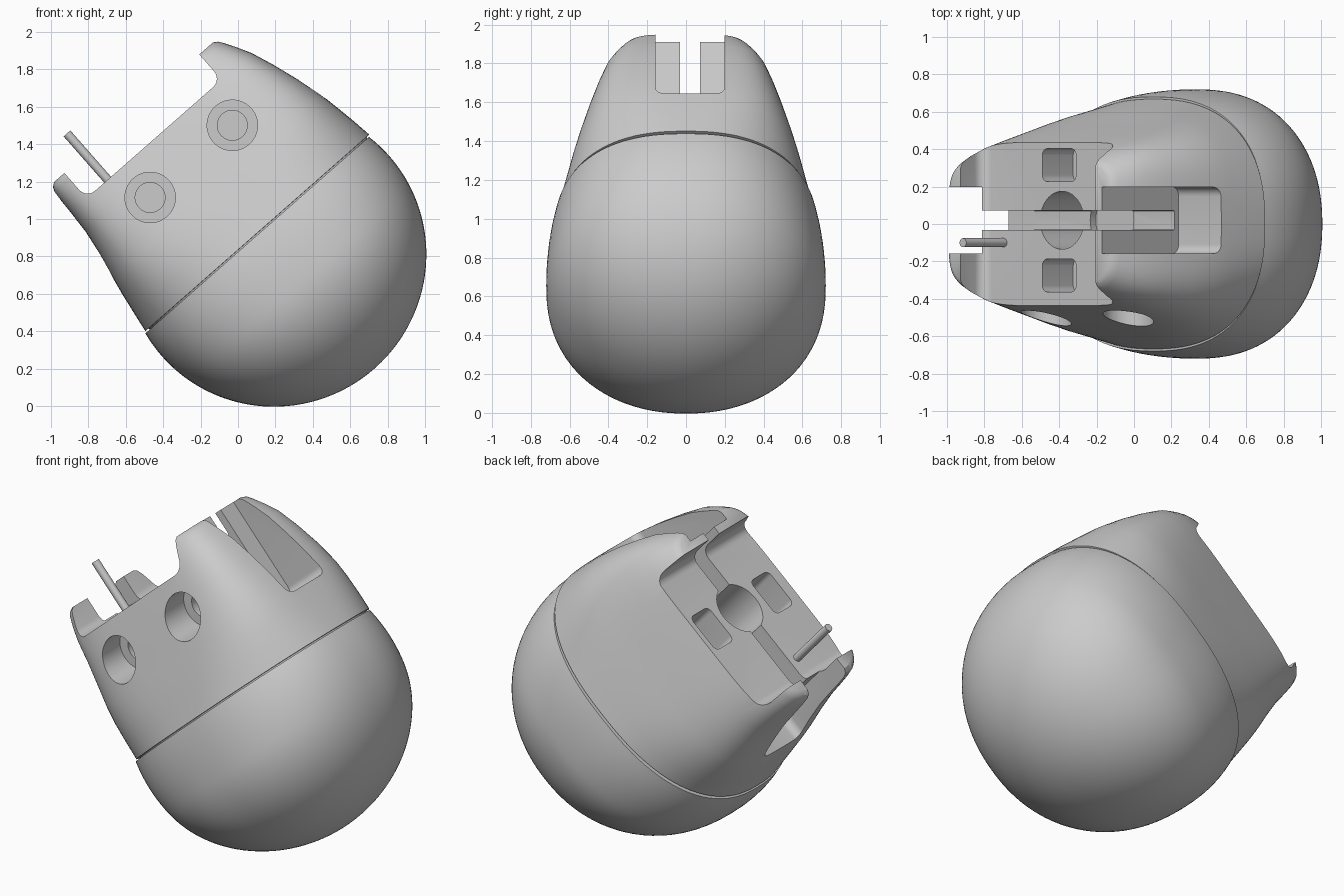
import bpy, bmesh, math
from mathutils import Matrix, Vector

cube = bpy.data.objects.get("Cube")
if cube:
    bpy.data.objects.remove(cube, do_unlink=True)

# One grey plastic
grey = bpy.data.materials.new("plain grey")
grey.use_nodes = True
grey.diffuse_color = (0.6, 0.6, 0.6, 1)
grey.node_tree.nodes["Principled BSDF"].inputs["Base Color"].default_value = (0.6, 0.6, 0.6, 1)

# Parts are built upright, then leaned to one side
LEAN = Matrix.Translation((0.11, 0, 0.92)) @ Matrix.Rotation(math.radians(-41.3), 4, 'Y')
MID = 0.02  # centre line of the cut features


def finish(bm, name):
    bmesh.ops.recalc_face_normals(bm, faces=bm.faces)
    mesh = bpy.data.meshes.new(name)
    bm.to_mesh(mesh)
    bm.free()
    obj = bpy.data.objects.new(name, mesh)
    bpy.context.collection.objects.link(obj)
    mesh.materials.append(grey)
    return obj


def loft(name, stations, sides=96):
    """Skin superellipse rings: (height, u_min, u_max, half_depth, exponent)."""
    bm = bmesh.new()
    rings = []
    for w, u0, u1, d, n in stations:
        ring = []
        for i in range(sides):
            a = math.tau * i / sides
            c, s = math.cos(a), math.sin(a)
            x = math.copysign(abs(c) ** (2 / n), c) * (u1 - u0) / 2 + (u0 + u1) / 2
            y = math.copysign(abs(s) ** (2 / n), s) * d
            ring.append(bm.verts.new((x, y, w)))
        rings.append(ring)
    for a, b in zip(rings, rings[1:]):
        for i in range(sides):
            j = (i + 1) % sides
            bm.faces.new((a[i], a[j], b[j], b[i]))
    bm.faces.new(rings[0])
    bm.faces.new(rings[-1])
    return finish(bm, name)


def box(lo, hi, axis, radius):
    """Box whose edges along one axis are rounded."""
    bm = bmesh.new()
    lo, hi = Vector(lo), Vector(hi)
    bmesh.ops.create_cube(bm, size=1)
    for v in bm.verts:
        v.co = (lo + hi) / 2 + v.co * (hi - lo)
    edges = [e for e in bm.edges
             if abs((e.verts[0].co - e.verts[1].co).normalized()[axis]) > 0.9]
    bmesh.ops.bevel(bm, geom=edges, offset=radius, segments=6, profile=0.5, affect='EDGES')
    return finish(bm, "cutter")


def rod(name, start, end, radius, sides=48):
    bm = bmesh.new()
    start, end = Vector(start), Vector(end)
    turn = (end - start).to_track_quat('Z', 'Y').to_matrix().to_4x4()
    bmesh.ops.create_cone(bm, cap_ends=True, segments=sides, radius1=radius, radius2=radius,
                          depth=(end - start).length,
                          matrix=Matrix.Translation((start + end) / 2) @ turn)
    return finish(bm, name)


def cut(obj, cutter):
    mod = obj.modifiers.new("cut", 'BOOLEAN')
    mod.operation, mod.solver, mod.object = 'DIFFERENCE', 'EXACT', cutter
    bpy.context.view_layer.update()
    done = bpy.data.meshes.new_from_object(obj.evaluated_get(bpy.context.evaluated_depsgraph_get()))
    obj.modifiers.clear()
    obj.data = done
    bpy.data.objects.remove(cutter, do_unlink=True)


# Round lower dome, wider than deep
dome_rings = []
STEPS = 40
for i in range(STEPS + 1):
    t = i / STEPS
    a = -math.pi / 2 + 0.02 + t * (math.pi / 2 - 0.02 + math.asin(0.15 / 0.8))
    w = -0.15 + 0.8 * math.sin(a)
    r = 0.81 * math.cos(a)
    h = 0.6 if w < -0.35 else 1.06
    d = 0.72 * math.sqrt(1 - ((w + 0.35) / h) ** 2)
    dome_rings.append((w, -0.01 - r, -0.01 + r, d, 2 + 0.4 * t))
dome_rings.append((0.0, -0.77, 0.77, 0.65, 2.4))
dome = loft("lower_dome", dome_rings)

# Tapering upper shell, boxier toward the top
shell = loft("upper_shell", [
    (-0.02, -0.77, 0.77, 0.64, 2.4),
    (0.008, -0.775, 0.775, 0.645, 2.4),
    (0.009, -0.798, 0.795, 0.668, 2.4),
    (0.12, -0.78, 0.78, 0.635, 2.7),
    (0.24, -0.76, 0.76, 0.6, 3.1),
    (0.34, -0.74, 0.742, 0.567, 3.5),
    (0.48, -0.71, 0.705, 0.523, 4.0),
    (0.62, -0.688, 0.66, 0.48, 4.5),
    (0.75, -0.68, 0.612, 0.437, 5.0),
    (0.83, -0.677, 0.57, 0.405, 5.0),
    (0.89, -0.672, 0.535, 0.375, 5.0),
    (0.915, -0.662, 0.518, 0.36, 5.0),
    (0.93, -0.64, 0.495, 0.34, 5.0)])

# Deck between the end prongs, end slots and the long groove
cut(shell, box((-0.565, -1, 0.75), (0.395, 1, 1.5), 1, 0.06))
cut(shell, box((0.444, MID - 0.178, 0.31), (1.2, MID + 0.178, 1.5), 0, 0.05))
cut(shell, box((-1.2, MID - 0.178, 0.34), (-0.55, MID + 0.178, 1.5), 0, 0.05))
cut(shell, box((-1.2, MID - 0.052, 0.345), (1.2, MID + 0.052, 1.5), 0, 0.005))

# Deck bore and the two square pockets
cut(shell, rod("cutter", (0, MID, 0.3), (0, MID, 1.2), 0.155))
for side in (-1, 1):
    y = MID + side * 0.295
    cut(shell, box((-0.14, y - 0.088, 0.5), (0.1, y + 0.088, 1.2), 2, 0.035))

# Stepped screw holes on the front
for u in (-0.307, 0.278):
    cut(shell, rod("cutter", (u, -1, 0.529), (u, -0.3, 0.529), 0.135))
    cut(shell, rod("cutter", (u, -1, 0.529), (u, -0.12, 0.529), 0.08))

# Thin pin standing on the deck
pin = rod("deck_pin", (-0.415, -0.1, 0.6), (-0.415, -0.1, 1.08), 0.024, 24)

# Lean everything and smooth it
for obj in (dome, shell, pin):
    obj.data.transform(LEAN)
    bpy.ops.object.select_all(action='DESELECT')
    obj.select_set(True)
    bpy.context.view_layer.objects.active = obj
    bpy.ops.object.shade_smooth_by_angle(angle=math.radians(32))
